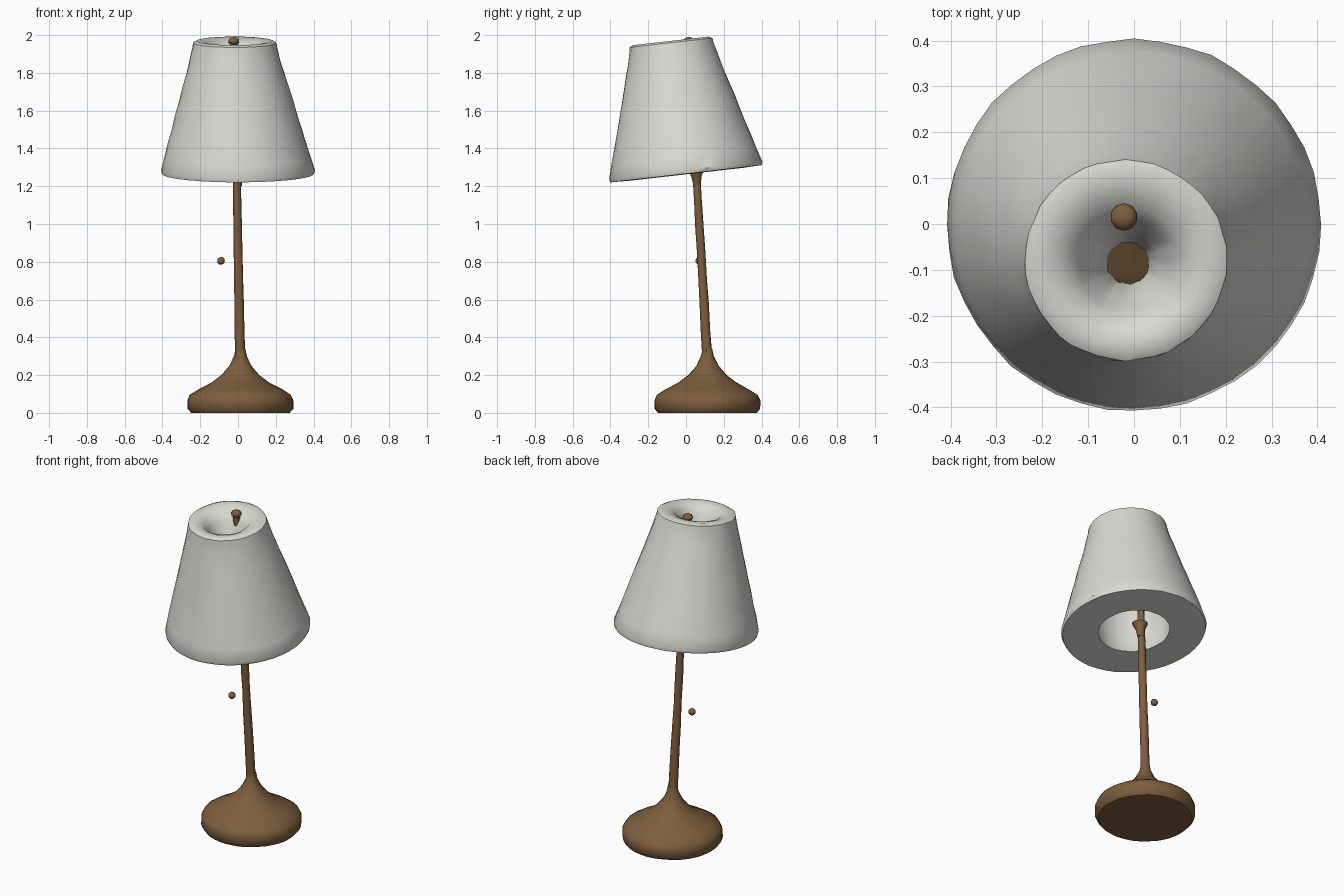
import bpy, bmesh, math, random
from mathutils import Matrix, Vector

random.seed(4)
if "Cube" in bpy.data.objects:
    bpy.data.objects.remove(bpy.data.objects["Cube"])


def material(name, rgb):
    m = bpy.data.materials.new(name)
    m.use_nodes = True
    m.diffuse_color = (*rgb, 1)
    m.node_tree.nodes["Principled BSDF"].inputs["Base Color"].default_value = (*rgb, 1)
    return m


cream = material("off white fabric", (0.70, 0.70, 0.66))
brown = material("brown wood", (0.205, 0.112, 0.048))


def loft(name, rings, sides, mat, closed=False, jitter=0.0, matrix=Matrix()):
    """Join circular rings given as (x, y, z, radius) into one surface."""
    bm = bmesh.new()
    loops = []
    for x, y, z, r in rings:
        loop = []
        for i in range(sides):
            a = math.tau * i / sides
            rr = r + random.uniform(-jitter, jitter)
            loop.append(bm.verts.new((x + rr * math.cos(a), y + rr * math.sin(a), z)))
        loops.append(loop)
    pairs = list(zip(loops, loops[1:]))
    if closed:
        pairs.append((loops[-1], loops[0]))
    else:
        bm.faces.new(loops[0])
        bm.faces.new(loops[-1])
    for a, b in pairs:
        for i in range(sides):
            j = (i + 1) % sides
            bm.faces.new((a[i], a[j], b[j], b[i]))
    bm.transform(matrix)
    bmesh.ops.recalc_face_normals(bm, faces=bm.faces)
    return finish(name, bm, mat)


def finish(name, bm, mat):
    me = bpy.data.meshes.new(name)
    bm.to_mesh(me)
    bm.free()
    me.materials.append(mat)
    ob = bpy.data.objects.new(name, me)
    bpy.context.collection.objects.link(ob)
    bpy.ops.object.select_all(action='DESELECT')
    ob.select_set(True)
    bpy.context.view_layer.objects.active = ob
    bpy.ops.object.shade_smooth_by_angle(angle=math.radians(40))
    return ob


# Bell-shaped foot
foot = [(0.0, 0.262), (0.022, 0.28), (0.065, 0.282), (0.095, 0.268), (0.125, 0.22),
        (0.16, 0.155), (0.2, 0.1), (0.25, 0.058), (0.3, 0.033), (0.34, 0.025)]
loft("foot", [(0.013, 0.113, z, r) for z, r in foot], 40, brown, jitter=0.002)

# Slightly leaning pole, running up through the shade
start, end = Vector((0.011, 0.112, 0.3)), Vector((-0.02, 0.015, 1.95))
pole = []
for i in range(13):
    t = i / 12
    p = start.lerp(end, t)
    pole.append((p.x, p.y, p.z, 0.026 - 0.006 * min(1, t * 1.6)))
loft("pole", pole, 12, brown, jitter=0.0015)
loft("pole_collar", [(0, 0.06, 1.2, 0.02), (0, 0.055, 1.25, 0.026),
                     (0, 0.052, 1.29, 0.045)], 12, brown)

# Tilted shade: outer cone, rounded rim, funnel through the top, hollow below
profile = [(0.2, 0.0), (0.3, -0.003), (0.402, 0.0), (0.408, 0.018)]
for i in range(1, 9):
    t = i / 9
    profile.append((0.408 - 0.188 * t, 0.018 + 0.657 * t))
profile += [(0.224, 0.675), (0.22, 0.698), (0.2, 0.708), (0.165, 0.703), (0.13, 0.69),
            (0.1, 0.65), (0.07, 0.58), (0.045, 0.52), (0.05, 0.48), (0.12, 0.42),
            (0.19, 0.3), (0.22, 0.15), (0.215, 0.05)]
rings = []
for r, z in profile:
    inner = 0.035 * max(0, 1 - r / 0.19) if z > 0.4 else 0
    rings.append((-0.018 * z / 0.7, -inner, z, r))
tilt = Matrix.Translation((0, 0, 1.266)) @ Matrix.Rotation(math.radians(6.5), 4, 'X')
loft("shade", rings, 44, cream, closed=True, jitter=0.002, matrix=tilt)


# Pole tip showing above the shade, and the small pull bead beside the pole
def bead(name, centre, radii, mat):
    bm = bmesh.new()
    bmesh.ops.create_icosphere(bm, subdivisions=2, radius=1)
    bm.transform(Matrix.Translation(centre) @ Matrix.Diagonal((*radii, 1)))
    return finish(name, bm, mat)


bead("pole_tip", (-0.022, 0.015, 1.968), (0.03, 0.03, 0.022), brown)
bead("pull_bead", (-0.09, 0.07, 0.805), (0.021, 0.021, 0.021), brown)
